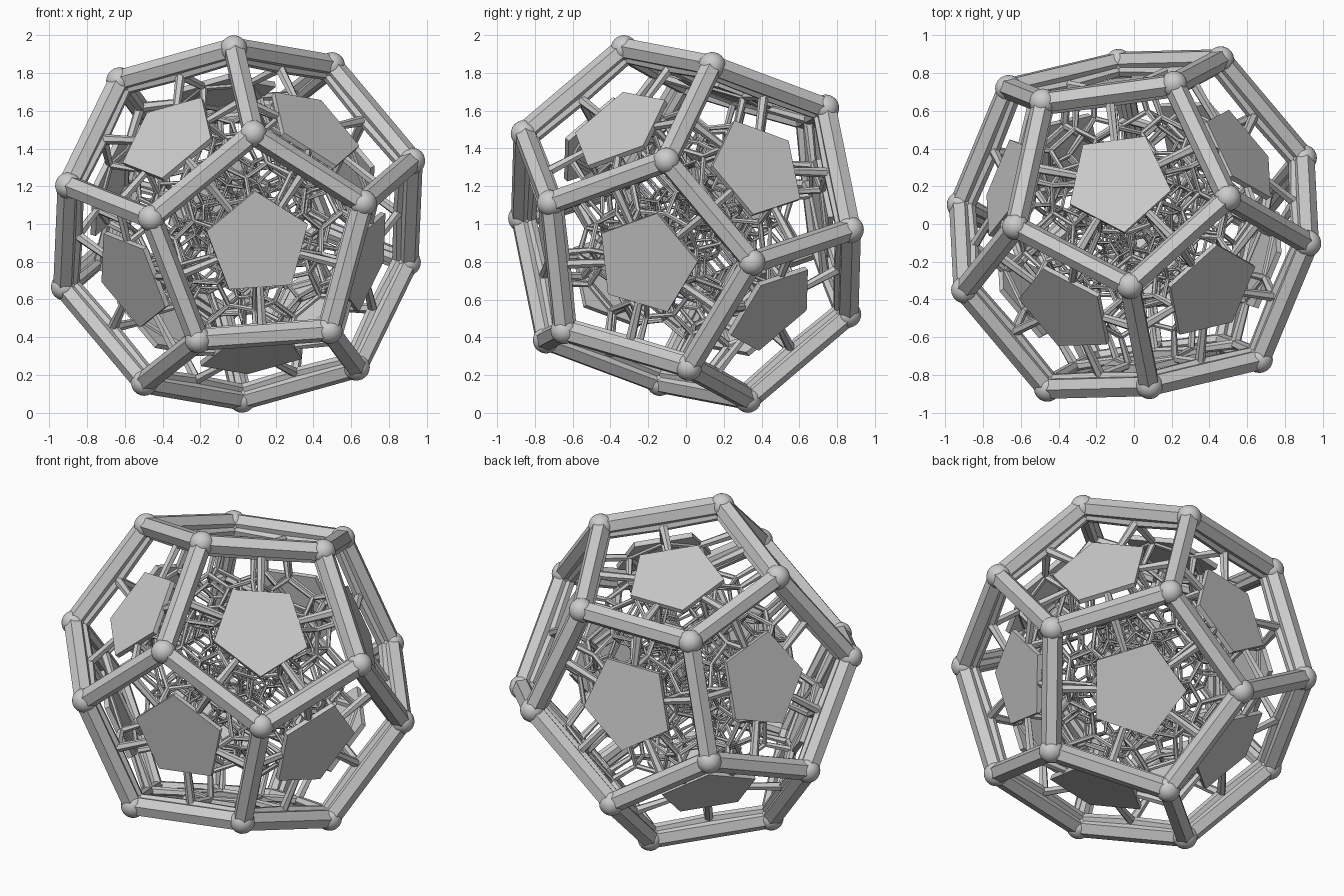
import bpy, bmesh, math
from itertools import permutations, product, combinations
from mathutils import Vector, Matrix

if "Cube" in bpy.data.objects:
    bpy.data.objects.remove(bpy.data.objects["Cube"])

PHI = (1 + math.sqrt(5)) / 2
R_OUT = 0.985         # radius of the outer frame corners
EYE = 1.117           # projection point on the 4th axis (unit sphere)
STRUT, BALL = 0.059, 0.071
SIDES = 6
CENTRE = Vector((0, 0, 1))


def even(p):
    return sum(p[i] > p[j] for i, j in combinations(range(4), 2)) % 2 == 0


# 600 corners of the four-dimensional lattice
def lattice_corners():
    i, j, s = 1 / PHI, 1 / PHI ** 2, math.sqrt(5)
    families = [((0, 0, 2, 2), False), ((1, 1, 1, s), False), ((j, PHI, PHI, PHI), False),
                ((i, i, i, PHI ** 2), False), ((0, j, 1, PHI ** 2), True),
                ((0, i, PHI, s), True), ((i, 1, PHI, 2), True)]
    found = {}
    for base, only_even in families:
        for p in permutations(range(4)):
            if only_even and not even(p):
                continue
            for sg in product((1, -1), repeat=4):
                v = tuple(base[p[k]] * sg[k] for k in range(4))
                found[tuple(round(c, 3) + 0.0 for c in v)] = v
    return [Vector(v) / math.sqrt(8) for v in found.values()]


pts = lattice_corners()
cos_edge = 1 - ((3 - math.sqrt(5)) / math.sqrt(8)) ** 2 / 2
tup = [tuple(p) for p in pts]
edges = []
for a in range(len(tup)):
    x, y, z, w = tup[a]
    for b in range(a + 1, len(tup)):
        q = tup[b]
        if x * q[0] + y * q[1] + z * q[2] + w * q[3] > cos_edge - 0.002:
            edges.append((a, b))

# Perspective projection to 3D; size shrinks with depth
w_top = max(p[3] for p in pts)
scale = [(EYE - w_top) / (EYE - p[3]) for p in pts]
outer = [k for k, p in enumerate(pts) if p[3] > w_top - 0.001]
unit = R_OUT / pts[outer[0]].to_3d().length
pos = [p.to_3d() * s * unit for p, s in zip(pts, scale)]
outer_set = set(outer)
near = {k: [] for k in outer}
for a, b in edges:
    if a in outer_set and b in outer_set:
        near[a].append(b)
        near[b].append(a)


def face_axes(a, p, q):
    n = (pos[p] - pos[a]).cross(pos[q] - pos[a]).normalized()
    if n.dot(pos[a]) < 0:
        n = -n
    u = (pos[a] - n * n.dot(pos[a])).normalized()
    return n, u


# Turn the whole lattice to the seen attitude
def basis(n, u):
    n = n.normalized()
    u = (u - n * u.dot(n)).normalized()
    return Matrix((n, u, n.cross(u))).transposed()


local = basis(*face_axes(outer[0], near[outer[0]][0], near[outer[0]][1]))
world = basis(Vector((0.143, -0.979, -0.143)), Vector((-0.03, -0.093, 0.595)))
turn = world @ local.transposed()
pos = [turn @ p for p in pos]


def finish(name, bm):
    bmesh.ops.recalc_face_normals(bm, faces=bm.faces[:])
    me = bpy.data.meshes.new(name)
    bm.to_mesh(me)
    bm.free()
    ob = bpy.data.objects.new(name, me)
    ob.location = CENTRE
    bpy.context.collection.objects.link(ob)
    return ob


# Closed prism between two rings of points
def loft(bm, ring0, ring1):
    r0 = [bm.verts.new(c) for c in ring0]
    r1 = [bm.verts.new(c) for c in ring1]
    count = len(r0)
    for k in range(count):
        m = (k + 1) % count
        bm.faces.new((r0[k], r0[m], r1[m], r1[k]))
    bm.faces.new(r0[::-1])
    bm.faces.new(r1)


# Directions of a regular polygon, first corner along u
def polygon(u, v, sides):
    return [u * math.cos(k * math.tau / sides) + v * math.sin(k * math.tau / sides)
            for k in range(sides)]


# Tapered strut with one ridge facing outwards
def struts(name, chosen):
    bm = bmesh.new()
    for a, b in chosen:
        p, q = pos[a], pos[b]
        d = (q - p).normalized()
        mid = (p + q) / 2
        out = mid - d * mid.dot(d)
        if out.length < 1e-3:
            out = d.orthogonal()
        out.normalize()
        ring = polygon(out, d.cross(out), SIDES)
        loft(bm, [p + v * STRUT * scale[a] for v in ring],
             [q + v * STRUT * scale[b] for v in ring])
    finish(name, bm)


def balls(name, chosen, detail):
    bm = bmesh.new()
    for k in chosen:
        bmesh.ops.create_icosphere(bm, subdivisions=detail, radius=BALL * scale[k],
                                   matrix=Matrix.Translation(pos[k]))
    for f in bm.faces:
        f.smooth = True
    finish(name, bm)


# Outer frame and inner lattice
is_outer = lambda e: e[0] in outer_set and e[1] in outer_set
struts("outer_frame", [e for e in edges if is_outer(e)])
struts("inner_lattice", [e for e in edges if not is_outer(e)])
balls("outer_joints", outer, 3)
balls("inner_joints", [k for k in range(len(pts)) if k not in outer_set], 1)

# Thin pentagon plate behind each outer face
done = []
for a in outer:
    for p, q in combinations(near[a], 2):
        n, u = face_axes(a, p, q)
        if any(n.dot(m) > 0.99 for m in done):
            continue
        done.append(n)
        ring = polygon(u, n.cross(u), 5)
        bm = bmesh.new()
        loft(bm, [n * 0.717 + c * 0.285 for c in ring], [n * 0.746 + c * 0.285 for c in ring])
        finish("pentagon_plate", bm)
